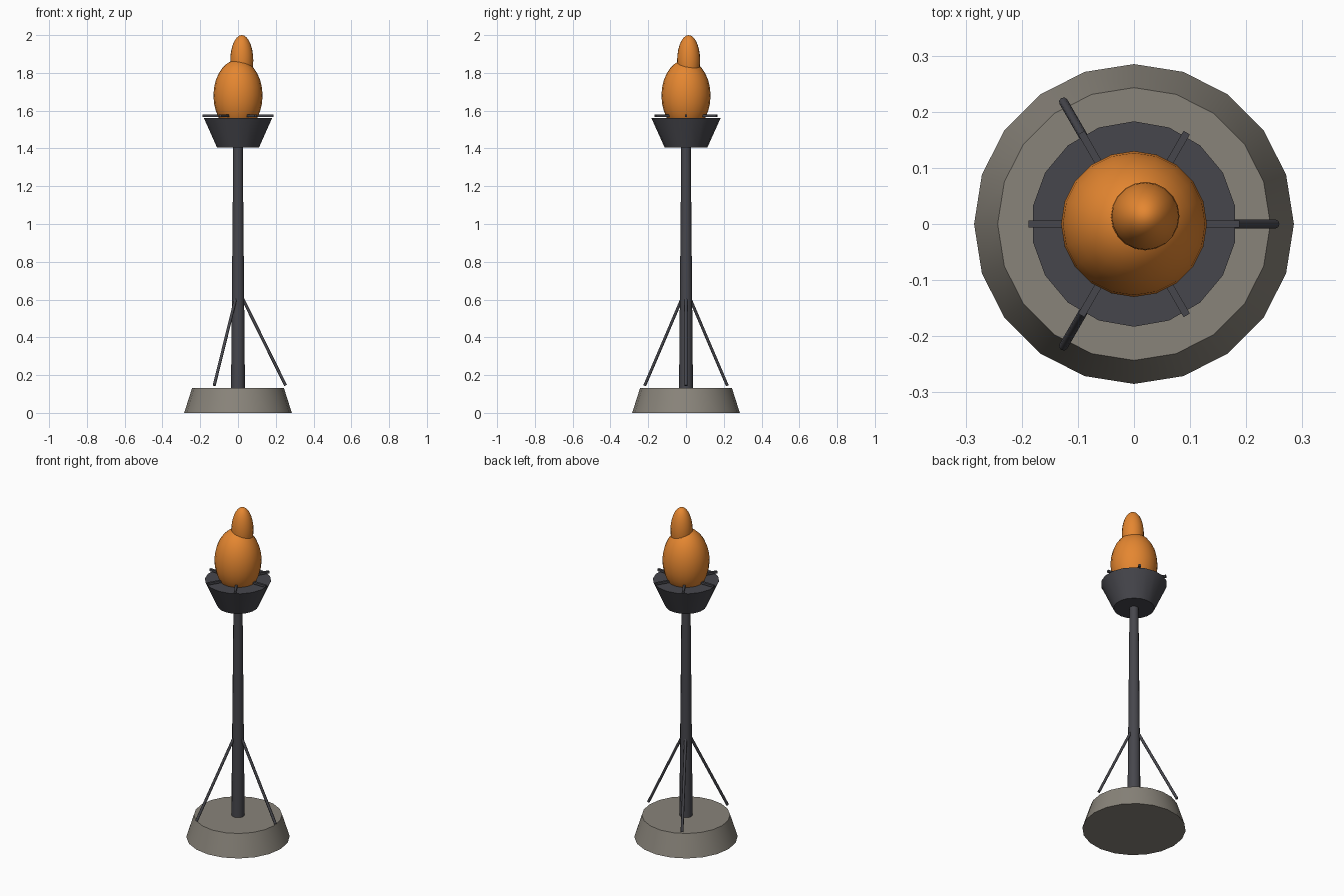
import bpy
from math import radians, cos, sin
from mathutils import Vector

cube = bpy.data.objects.get("Cube")
if cube:
    bpy.data.objects.remove(cube, do_unlink=True)


def material(name, color):
    mat = bpy.data.materials.new(name)
    mat.use_nodes = True
    rgba = (*color, 1)
    mat.diffuse_color = rgba
    mat.node_tree.nodes["Principled BSDF"].inputs["Base Color"].default_value = rgba
    return mat


stone = material("warm grey stone", (0.25, 0.23, 0.195))
iron = material("dark iron", (0.062, 0.062, 0.073))
fire = material("orange fire", (0.78, 0.24, 0.03))


def finish(name, mat, angle=35):
    obj = bpy.context.object
    obj.name = name
    obj.data.materials.append(mat)
    bpy.ops.object.shade_smooth_by_angle(angle=radians(angle))
    return obj


def frustum(name, mat, sides, r_low, r_high, z_low, z_high):
    bpy.ops.mesh.primitive_cone_add(vertices=sides, radius1=r_low, radius2=r_high,
                                    depth=z_high - z_low,
                                    location=(0, 0, (z_low + z_high) / 2))
    return finish(name, mat)


def rod(name, mat, start, end, radius):
    start, end = Vector(start), Vector(end)
    span = end - start
    bpy.ops.mesh.primitive_cylinder_add(vertices=8, radius=radius, depth=span.length,
                                        location=(start + end) / 2)
    bpy.context.object.rotation_euler = span.to_track_quat('Z', 'Y').to_euler()
    return finish(name, mat, 50)


def flame(name, center, radius, half_height):
    bpy.ops.mesh.primitive_uv_sphere_add(segments=20, ring_count=14, radius=1,
                                         location=center)
    obj = finish(name, fire, 60)
    obj.scale = (radius, radius, half_height)
    return obj


# Stone foot, tapered post and fire bowl
frustum("stone_base", stone, 20, 0.285, 0.243, 0, 0.132)
frustum("post", iron, 12, 0.037, 0.025, 0.12, 1.42)
frustum("fire_bowl", iron, 18, 0.113, 0.183, 1.405, 1.56)

# Three sloping braces around the post
for i in range(3):
    a = radians(120 * i)
    rod(f"brace_{i + 1}", iron, (0.02 * cos(a), 0.02 * sin(a), 0.615),
        (0.252 * cos(a), 0.252 * sin(a), 0.145), 0.008)

# Crossed grate bars lying over the bowl rim
for i in range(3):
    bpy.ops.mesh.primitive_cube_add(size=1, location=(0, 0, 1.572))
    bar = finish(f"grate_bar_{i + 1}", iron)
    bar.scale = (0.376, 0.013, 0.013)
    bar.rotation_euler.z = radians(60 * i)

# Flame body with an off-centre tip
flame("flame_body", (0, 0, 1.68), 0.13, 0.19)
flame("flame_tip", (0.02, 0.014, 1.865), 0.061, 0.135)
